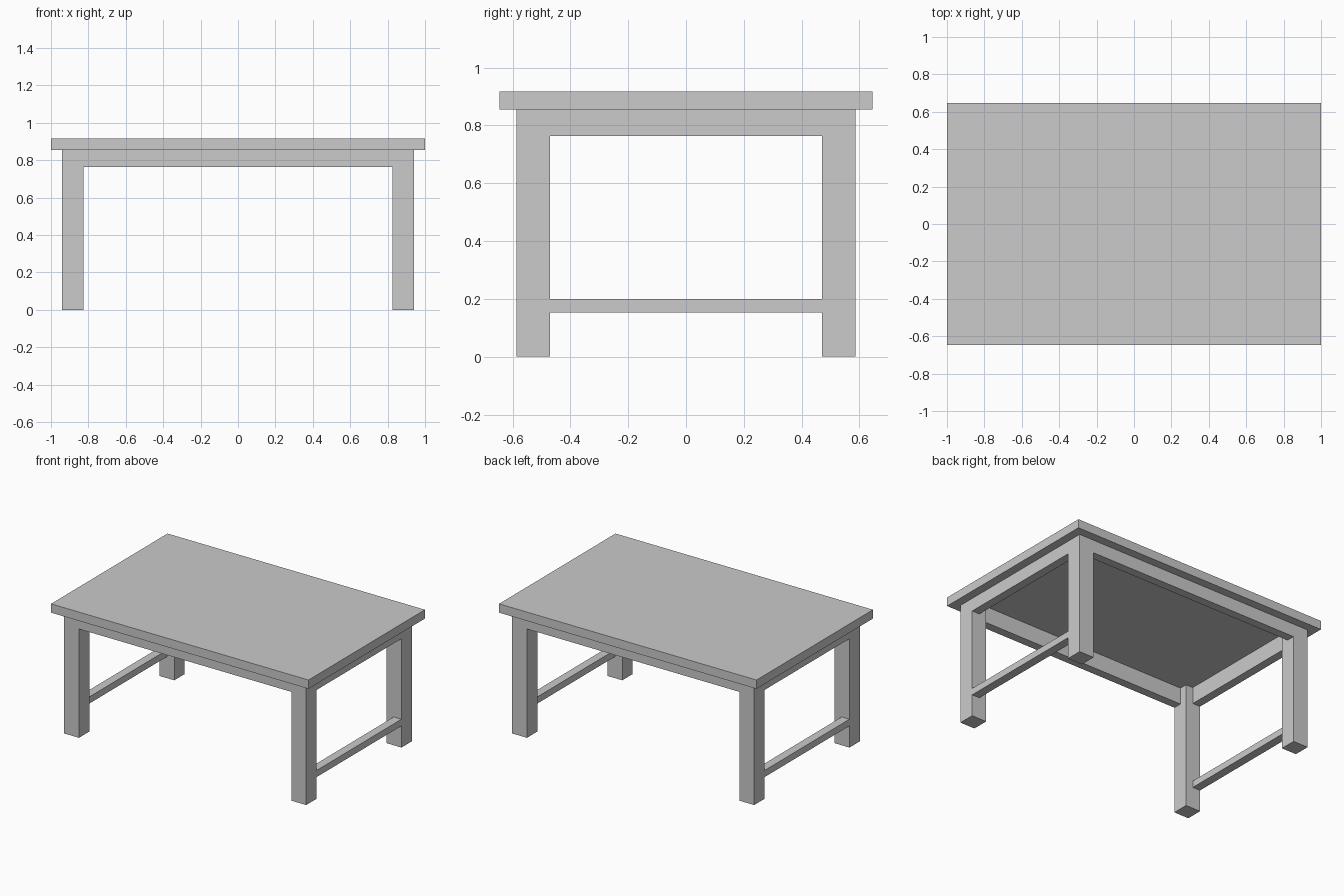
import bpy
import bmesh
from mathutils import Vector

cube = bpy.data.objects.get("Cube")
if cube:
    bpy.data.objects.remove(cube, do_unlink=True)

grey = bpy.data.materials.new("plain_grey")
grey.use_nodes = True
colour = (0.597, 0.597, 0.597, 1)
grey.diffuse_color = colour
grey.node_tree.nodes["Principled BSDF"].inputs["Base Color"].default_value = colour


def box(name, low, high):
    """Flat-shaded block between two opposite corners."""
    low, high = Vector(low), Vector(high)
    bm = bmesh.new()
    bmesh.ops.create_cube(bm, size=1)
    bmesh.ops.scale(bm, vec=high - low, verts=bm.verts)
    mesh = bpy.data.meshes.new(name)
    bm.to_mesh(mesh)
    bm.free()
    mesh.materials.append(grey)
    obj = bpy.data.objects.new(name, mesh)
    obj.location = (low + high) / 2
    bpy.context.collection.objects.link(obj)


def sided_box(name, x, y, z, sx=1, sy=1):
    """Block given by its ranges, flipped to the chosen side."""
    xs = sorted(v * sx for v in x)
    ys = sorted(v * sy for v in y)
    box(name, (xs[0], ys[0], z[0]), (xs[1], ys[1], z[1]))


# Main dimensions
HALF_X, HALF_Y = 1, 0.646       # tabletop
OUT_X, OUT_Y = 0.94, 0.586      # outer faces of the frame
LEG, RAIL = 0.115, 0.06         # leg width, rail thickness
IN_X, IN_Y = OUT_X - LEG, OUT_Y - LEG
RIM_Z, SLAB_Z, TOP_Z = 0.855, 0.88, 0.917
APRON_Z = (0.764, SLAB_Z)
STRETCHER_Z = (0.152, 0.199)

# Tabletop slab, hollowed underneath inside the aprons
box("tabletop", (-HALF_X, -HALF_Y, SLAB_Z), (HALF_X, HALF_Y, TOP_Z))

# Legs
for sx, side in ((1, "left"), (-1, "right")):
    for sy, end in ((-1, "front"), (1, "back")):
        sided_box(f"{end}_{side}_leg", (IN_X, OUT_X), (IN_Y, OUT_Y), (0, SLAB_Z), sx, sy)

# Long aprons, flush with the outer leg faces, and the tabletop rims above them
for sy, end in ((-1, "front"), (1, "back")):
    sided_box(f"{end}_apron", (-IN_X, IN_X), (OUT_Y - RAIL, OUT_Y), APRON_Z, 1, sy)
    sided_box(f"{end}_rim", (-HALF_X, HALF_X), (OUT_Y, HALF_Y), (RIM_Z, SLAB_Z), 1, sy)

# Side aprons, rims and low stretchers, also flush
for sx, side in ((1, "left"), (-1, "right")):
    for part, z in (("apron", APRON_Z), ("stretcher", STRETCHER_Z)):
        sided_box(f"{side}_{part}", (OUT_X - RAIL, OUT_X), (-IN_Y, IN_Y), z, sx)
    sided_box(f"{side}_rim", (OUT_X, HALF_X), (-OUT_Y, OUT_Y), (RIM_Z, SLAB_Z), sx)
